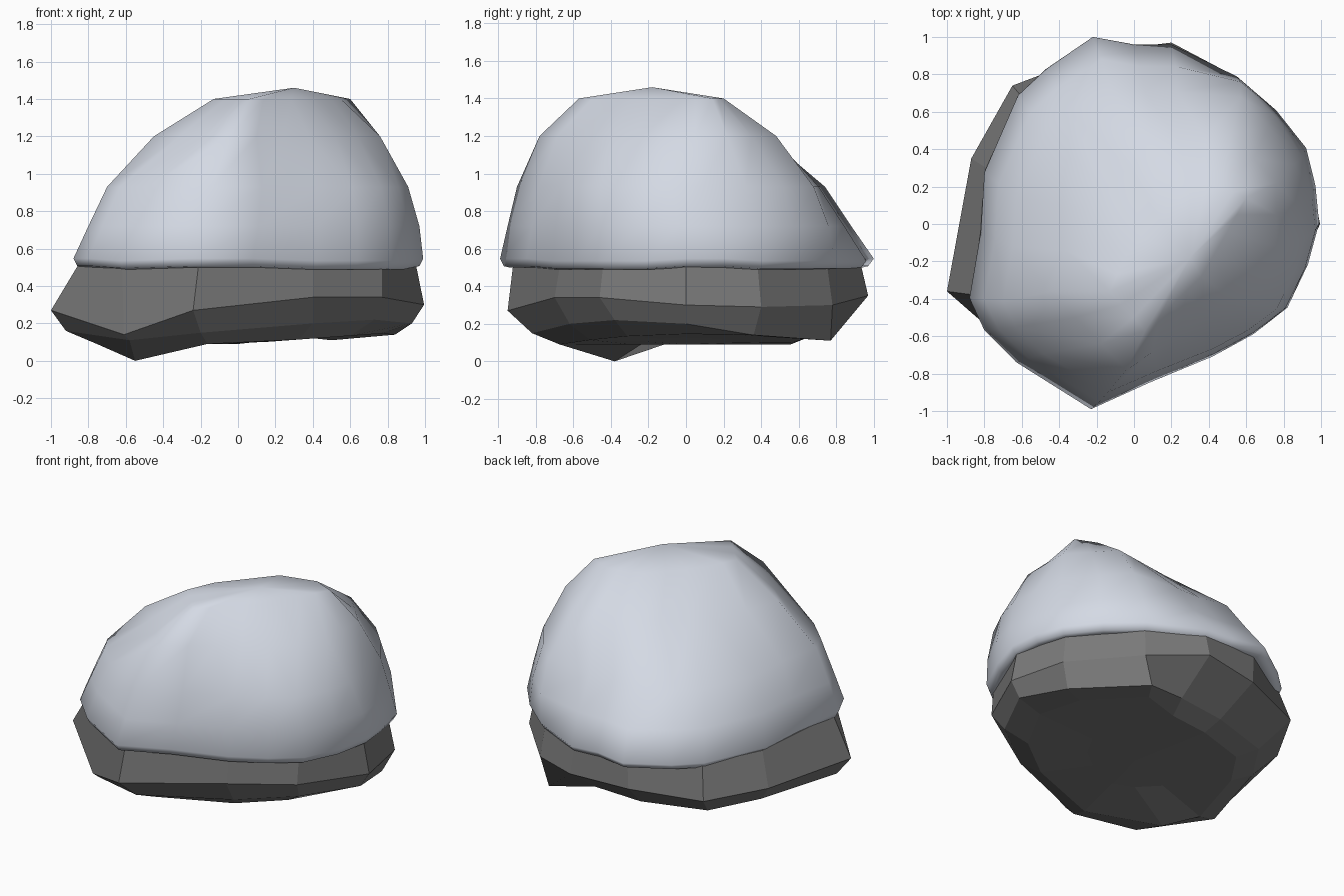
import bpy, bmesh

if "Cube" in bpy.data.objects:
    bpy.data.objects.remove(bpy.data.objects["Cube"])

def material(name, rgb):
    m = bpy.data.materials.new(name)
    m.diffuse_color = (*rgb, 1)
    m.use_nodes = True
    m.node_tree.nodes["Principled BSDF"].inputs["Base Color"].default_value = m.diffuse_color
    return m

def loft(name, rings, low, high, mat, smooth):
    """Bridge equal-length rings from bottom to top, closing both ends with fans."""
    bm = bmesh.new()
    rows = [[bm.verts.new(p) for p in r] for r in rings]
    n = len(rows[0])
    for a, b in zip(rows, rows[1:]):
        for i in range(n):
            j = (i + 1) % n
            bm.faces.new((a[i], a[j], b[j], b[i]))
    lo, hi = bm.verts.new(low), bm.verts.new(high)
    for i in range(n):
        j = (i + 1) % n
        bm.faces.new((lo, rows[0][j], rows[0][i]))
        bm.faces.new((hi, rows[-1][i], rows[-1][j]))
    bmesh.ops.recalc_face_normals(bm, faces=bm.faces)
    for f in bm.faces:
        f.smooth = smooth
    me = bpy.data.meshes.new(name)
    bm.to_mesh(me)
    bm.free()
    me.materials.append(mat)
    ob = bpy.data.objects.new(name, me)
    bpy.context.collection.objects.link(ob)
    return ob

rock_grey = material("rock grey", (0.195, 0.195, 0.195))
snow_white = material("snow white", (0.66, 0.7, 0.78))

# Rock: flat-faced boulder with twelve sides
lower = [(-.2, -.82, .15), (.4, -.62, .2), (.73, -.38, .22), (.93, 0, .2),
         (.84, .36, .14), (.5, .77, .11), (.2, .7, .16), (-.13, .68, .14),
         (-.55, .55, .14), (-.75, .25, .16), (-.92, -.32, .16), (-.58, -.67, .11)]
middle = [(-.24, -.95, .27), (.4, -.7, .34), (.77, -.46, .34), (.995, 0, .3),
          (.91, .4, .29), (.56, .78, .3), (.2, .97, .35), (-.2, .91, .33),
          (-.65, .74, .3), (-.87, .35, .3), (-1, -.36, .27), (-.61, -.7, .14)]
upper = [(-.21, -.92), (.4, -.67), (.77, -.44), (.95, 0), (.87, .38), (.54, .75),
         (.2, .93), (-.2, .92), (-.6, .68), (-.79, .3), (-.85, -.38), (-.62, -.69)]
under = [(x * .82, y * .82, .09 + .06 * max(0, x)) for x, y, z in lower]
under[11] = (-.55, -.38, 0)          # lowest foot of the boulder
belly = [(x * .36, y * .36, .09 + .04 * max(0, x)) for x, y, z in lower]
shoulder = [(x, y, .52) for x, y in upper]
loft("rock", [belly, under, lower, middle, shoulder], (0, 0, .09), (0, 0, .56), rock_grey, False)

# Snow cap: rim outline fitted to growing extents
outline = [(-.23, -.99), (.08, -.85), (.42, -.71), (.64, -.59), (.82, -.45), (.93, -.22),
           (.99, 0), (.97, .2), (.92, .4), (.76, .6), (.55, .78), (.2, .95), (0, .95),
           (-.22, .99), (-.47, .82), (-.62, .68), (-.8, .27), (-.82, -.05),
           (-.88, -.4), (-.8, -.57), (-.63, -.74)]
levels = [(.50, -.76, .88, -.87, .88), (.488, -.83, .94, -.94, .94),
          (.495, -.86, .97, -.97, .97), (.535, -.88, .99, -.99, 1),
          (.72, -.80, .97, -.95, .88), (.93, -.70, .91, -.90, .74)]

def fit(z, x0, x1, y0, y1):
    ripple = .012 if z < .6 else 0   # slightly wavy rim
    return [(x0 + (x + .88) / 1.87 * (x1 - x0), y0 + (y + .99) / 1.98 * (y1 - y0),
             z + ripple * (1 if i % 6 < 2 else 0)) for i, (x, y) in enumerate(outline)]

# Upper snow: chopped front right, fuller back right, given by its corners
corner_at = [0, 4, 6, 8, 10, 13, 16, 18, 21]

def corners(z, pts):
    pts, ring = pts + pts[:1], []
    for k in range(8):
        (ax, ay), (bx, by) = pts[k], pts[k + 1]
        n = corner_at[k + 1] - corner_at[k]
        ring += [(ax + (bx - ax) * t / n, ay + (by - ay) * t / n, z) for t in range(n)]
    return ring

sides = [fit(*l) for l in levels]
sides[-1][8:11] = [(.86, .32, .93), (.72, .52, .93), (.57, .68, .93)]   # full back right corner
sides[-2][8:11] = [(.9, .36, .72), (.76, .57, .72), (.57, .76, .72)]
crown = [corners(1.2, [(-.04, -.78), (.52, -.4), (.76, -.12), (.76, .22), (.52, .48),
                       (.1, .42), (-.28, .08), (-.45, -.36)]),
         corners(1.4, [(.06, -.57), (.36, -.28), (.5, -.04), (.6, .14), (.46, .2),
                       (.22, .14), (-.05, -.18), (-.13, -.36)])]
loft("snow_cap", sides + crown, (0, 0, .5), (.3, -.18, 1.46), snow_white, True)
